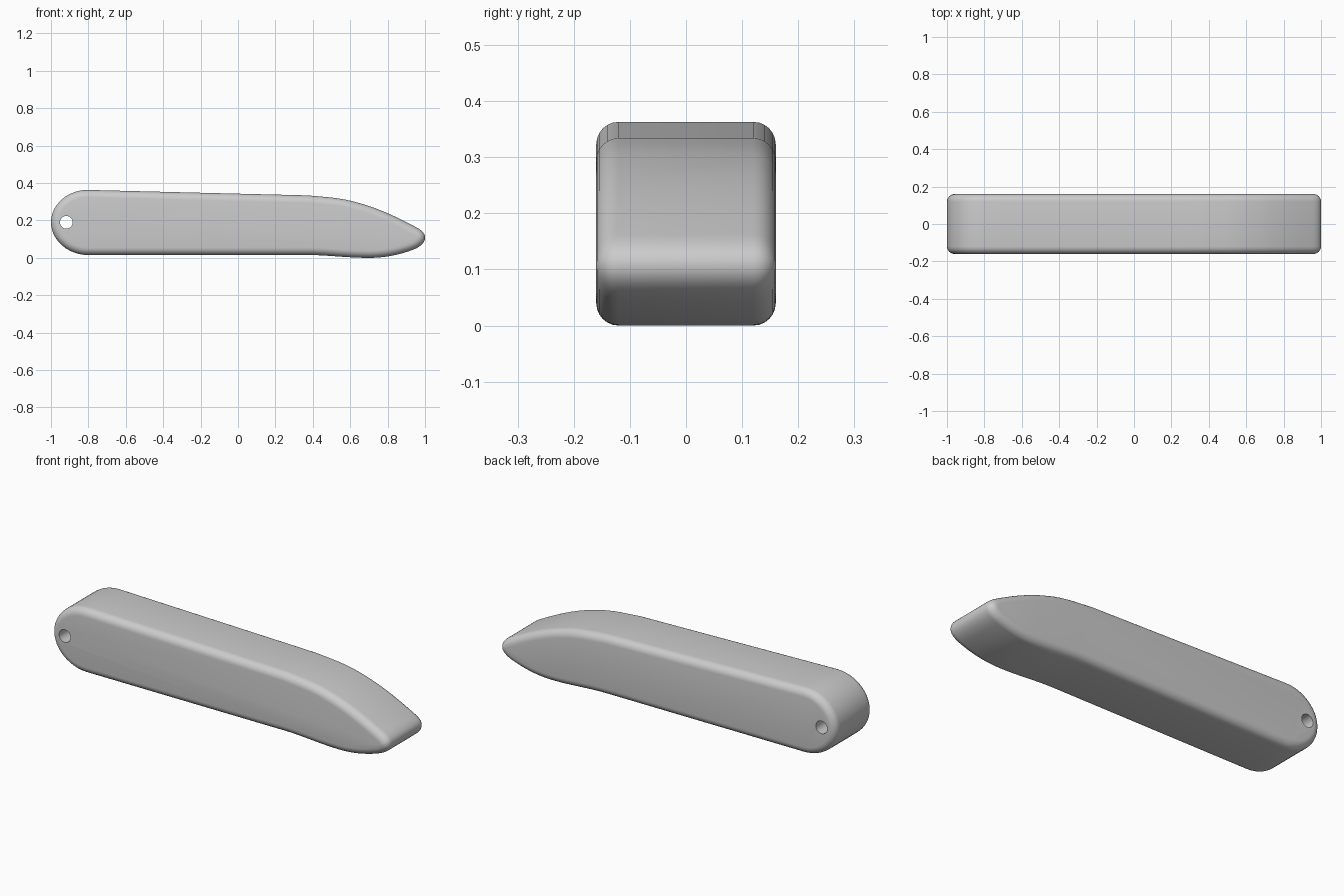
import bpy, bmesh, math
from mathutils import Vector
from mathutils.geometry import interpolate_bezier

if "Cube" in bpy.data.objects:
    bpy.data.objects.remove(bpy.data.objects["Cube"])

HALF, ROUND, STEPS = 0.16, 0.04, 6

# Side outline (x, z): start, handle, handle, end, handle, handle, ... closed
outline = [(-.80, .363), (-.91, .366), (-1, .285),
           (-1, .19), (-1, .095), (-.91, .015),
           (-.80, .015), (-.4, .015), (.0, .015),
           (.38, .015), (.48, .015), (.58, .0),
           (.70, .0), (.80, .0), (.88, .022),
           (.94, .045), (.975, .060), (1, .080),
           (1, .108), (1, .130), (.985, .147),
           (.95, .165), (.86, .213), (.75, .267),
           (.64, .295), (.55, .322), (.47, .325),
           (.37, .334), (.0, .343), (-.4, .353)]
ctrl = [Vector((x, z, 0)) for x, z in outline]
points = []
for i in range(0, len(ctrl), 3):
    a, b, c, d = (ctrl[(i + k) % len(ctrl)] for k in range(4))
    points += interpolate_bezier(a, b, c, d, 13)[:-1]


def inset(dist):
    """Outline moved inwards by dist (outline runs counter-clockwise)."""
    result = []
    for i, p in enumerate(points):
        t = (points[(i + 1) % len(points)] - points[i - 1]).normalized()
        result.append((p.x - t.y * dist, p.y + t.x * dist))
    return result


# Rounded body: rings of the outline stacked across the width
angles = [math.pi / 2 * k / STEPS for k in range(STEPS + 1)]
levels = [(-HALF + ROUND * (1 - math.cos(a)), ROUND * (1 - math.sin(a))) for a in angles]
levels += [(-y, d) for y, d in reversed(levels)]
bm = bmesh.new()
rings = [[bm.verts.new((x, y, z)) for x, z in inset(d)] for y, d in levels]
for low, high in zip(rings, rings[1:]):
    for i in range(len(low)):
        bm.faces.new((low[i - 1], low[i], high[i], high[i - 1]))
bm.faces.new(rings[0])
bm.faces.new(rings[-1])
bmesh.ops.recalc_face_normals(bm, faces=bm.faces)
mesh = bpy.data.meshes.new("handle_body")
bm.to_mesh(mesh)
bm.free()
body = bpy.data.objects.new("handle_body", mesh)
bpy.context.collection.objects.link(body)

# Pin hole through the rounded end
bpy.ops.mesh.primitive_cylinder_add(vertices=32, radius=.034, depth=1,
                                    location=(-.918, 0, .19), rotation=(math.pi / 2, 0, 0))
cutter = bpy.context.object
cutter.name = "pin_hole_cutter"
cutter.hide_render = True
cutter.display_type = 'WIRE'
cut = body.modifiers.new("pin_hole", 'BOOLEAN')
cut.operation = 'DIFFERENCE'
cut.solver = 'EXACT'
cut.object = cutter

# Apply the cut so that the hole rim stays sharp under smooth shading
bpy.ops.object.select_all(action='DESELECT')
body.select_set(True)
bpy.context.view_layer.objects.active = body
bpy.ops.object.modifier_apply(modifier=cut.name)
bpy.data.objects.remove(cutter)
bpy.ops.object.shade_smooth_by_angle(angle=math.radians(35))
